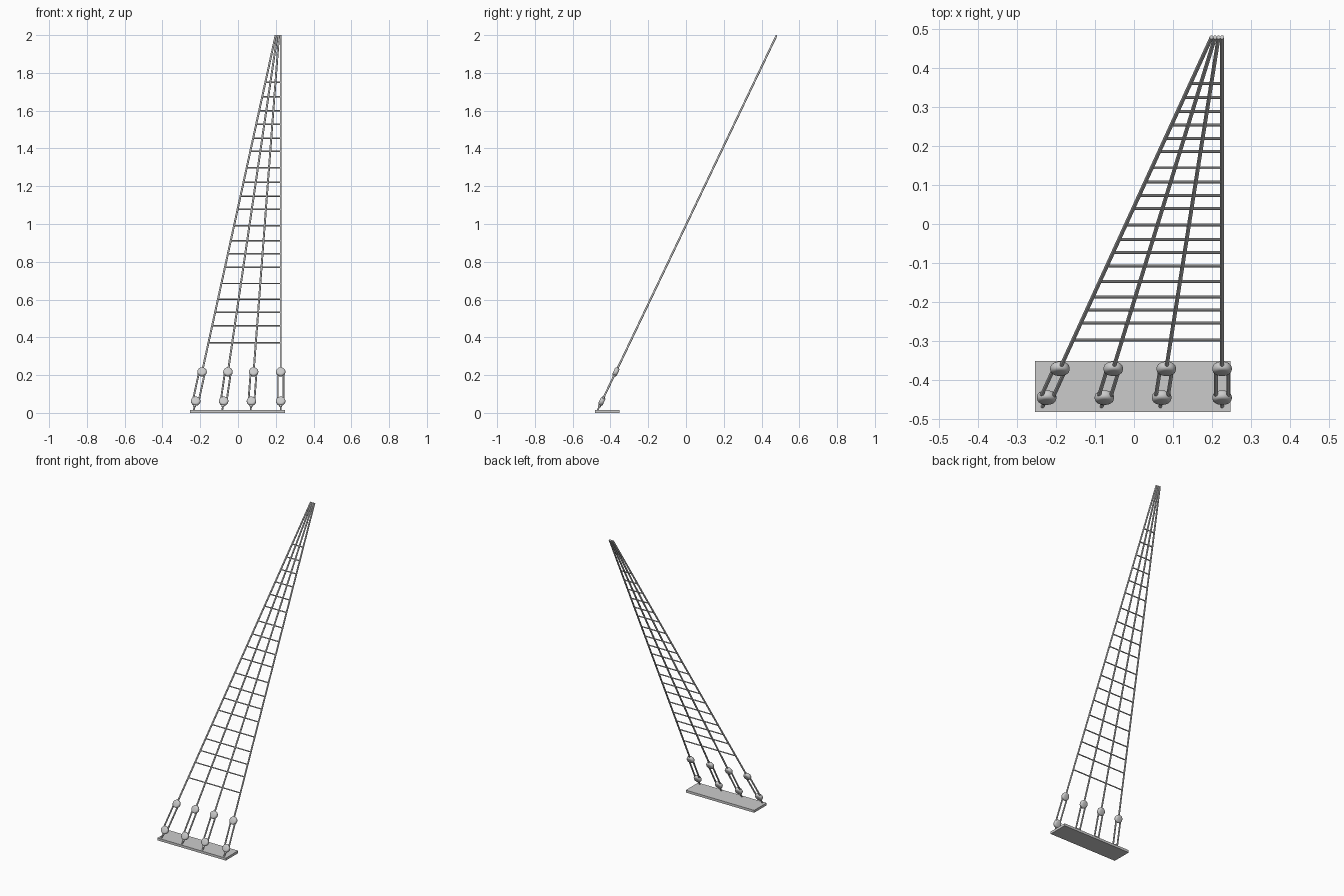
import bpy, bmesh, math
from mathutils import Vector, Matrix

if "Cube" in bpy.data.objects:
    bpy.data.objects.remove(bpy.data.objects["Cube"])

S = 0.4775                      # backward lean of the shroud plane
NORMAL = Vector((0, -1, S)).normalized()


def lean(x, z):
    """Point on the leaning plane at height z."""
    return Vector((x, 0.0025 + S * (z - 1), z))


def finish(bm, name):
    bmesh.ops.recalc_face_normals(bm, faces=bm.faces)
    me = bpy.data.meshes.new(name)
    bm.to_mesh(me)
    bm.free()
    ob = bpy.data.objects.new(name, me)
    bpy.context.collection.objects.link(ob)
    bpy.ops.object.select_all(action='DESELECT')
    bpy.context.view_layer.objects.active = ob
    ob.select_set(True)
    bpy.ops.object.shade_smooth_by_angle(angle=math.radians(40))
    return ob


def rope(name, a, b, r, sides=10):
    d = b - a
    rot = d.to_track_quat('Z', 'Y').to_matrix().to_4x4()
    bm = bmesh.new()
    bmesh.ops.create_cone(bm, cap_ends=True, segments=sides, radius1=r, radius2=r,
                          depth=d.length, matrix=Matrix.Translation((a + b) / 2) @ rot)
    return finish(bm, name)


def deadeye(name, c):
    """Rounded wooden disc lying in the shroud plane."""
    profile = [(0.0, 0.0125), (0.015, 0.0125), (0.020, 0.011), (0.0235, 0.0075), (0.025, 0.0025),
               (0.025, -0.0025), (0.0235, -0.0075), (0.020, -0.011), (0.015, -0.0125),
               (0.0, -0.0125)]
    bm = bmesh.new()
    vs = [bm.verts.new((r, 0, h)) for r, h in profile]
    edges = [bm.edges.new(p) for p in zip(vs, vs[1:])]
    bmesh.ops.spin(bm, geom=vs + edges, cent=(0, 0, 0), axis=(0, 0, 1),
                   angle=2 * math.pi, steps=24)
    bmesh.ops.remove_doubles(bm, verts=bm.verts, dist=1e-5)
    rot = NORMAL.to_track_quat('Z', 'Y').to_matrix().to_4x4()
    bm.transform(Matrix.Translation(c) @ rot)
    return finish(bm, name)


# channel board at the foot
bm = bmesh.new()
bmesh.ops.create_cube(bm, size=1, matrix=Matrix.Translation((-0.003, -0.417, 0.008))
                      @ Matrix.Diagonal((0.502, 0.13, 0.016, 1)))
finish(bm, "channel_board")

# shrouds with their deadeyes, lanyards and anchor pins
LOW, UP, TOP = 0.062, 0.217, 1.998
feet = [-0.224, -0.076, 0.071, 0.226]
heads = [0.199, 0.208, 0.217, 0.226]


def on_shroud(i, z):
    x = feet[i] + (heads[i] - feet[i]) * (z - LOW) / (TOP - LOW)
    return lean(x, z)


for i in range(4):
    low, up = on_shroud(i, LOW), on_shroud(i, UP)
    rope(f"shroud_{i}", up, on_shroud(i, TOP), 0.0052)
    deadeye(f"lower_deadeye_{i}", low)
    deadeye(f"upper_deadeye_{i}", up)
    side = (up - low).normalized().cross(NORMAL)
    for k, hand in ((-1, "a"), (1, "b")):
        off = side * 0.0155 * k
        rope(f"lanyard_{i}_{hand}", low + off, up + off, 0.005)
    rope(f"anchor_pin_{i}", on_shroud(i, 0.011), low, 0.0045)
    bm = bmesh.new()
    bmesh.ops.create_uvsphere(bm, u_segments=12, v_segments=8, radius=0.008,
                              matrix=Matrix.Translation(on_shroud(i, 0.037)))
    finish(bm, f"anchor_knot_{i}")

# ratlines
ratlines = [0.372, 0.462, 0.532, 0.602, 0.685, 0.770, 0.842, 0.912, 0.990, 1.077,
            1.147, 1.220, 1.297, 1.384, 1.454, 1.527, 1.600, 1.674, 1.750]
for n, z in enumerate(ratlines):
    rope(f"ratline_{n}", on_shroud(0, z), on_shroud(3, z), 0.0038, 8)
